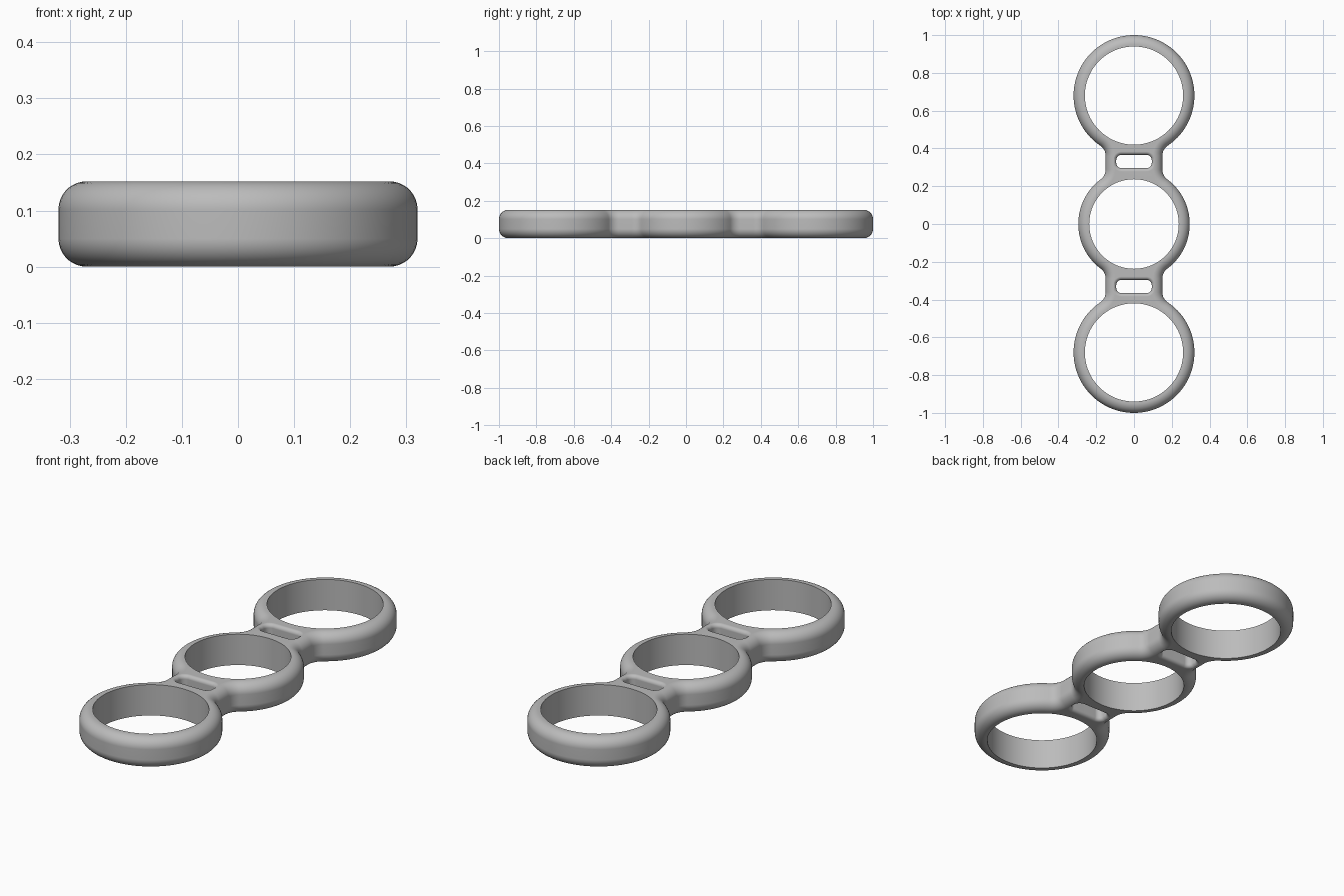
import bpy, bmesh
from math import pi, sin, cos, atan2, sqrt, radians

if "Cube" in bpy.data.objects:
    bpy.data.objects.remove(bpy.data.objects["Cube"])

HEIGHT = 0.152
END_Y, END_R, END_HOLE = 0.68, 0.32, 0.26
MID_R, MID_HOLE = 0.295, 0.237
NECK, FILLET = 0.15, 0.065          # half width of the links, blend radius
ROUND, SLOT_ROUND = 0.05, 0.018     # edge roundings
SLOT_Y, SLOT_X, SLOT_H, SLOT_CORNER = 0.331, 0.094, 0.035, 0.028

grey = bpy.data.materials.new("grey")
grey.use_nodes = True
colour = (0.5, 0.5, 0.5, 1)
grey.diffuse_color = colour
grey.node_tree.nodes["Principled BSDF"].inputs["Base Color"].default_value = colour


def arc(cx, cy, r, a, b, n):
    return [(cx + r * cos(a + (b - a) * i / n), cy + r * sin(a + (b - a) * i / n))
            for i in range(n + 1)]


def body_outline(d):
    """Three circles blended into straight links, inset by d."""
    cx = NECK + FILLET
    y1 = sqrt((MID_R + FILLET) ** 2 - cx ** 2)
    dy = sqrt((END_R + FILLET) ** 2 - cx ** 2)
    t, p = atan2(y1, cx), atan2(dy, cx)
    q = arc(0, 0, MID_R - d, 0, t, 14)
    q += arc(cx, y1, FILLET + d, pi + t, pi, 10)[1:]
    q += arc(cx, END_Y - dy, FILLET + d, pi, pi - p, 10)
    q += arc(0, END_Y, END_R - d, -p, pi / 2, 36)[1:]
    right = [(x, -y) for x, y in q[:0:-1]] + q
    return right + [(-x, y) for x, y in right[-2:0:-1]]


def slot_outline(d):
    """Rounded rectangle grown by d."""
    pts = []
    for k, (sx, sy) in enumerate([(1, 1), (-1, 1), (-1, -1), (1, -1)]):
        pts += arc(sx * (SLOT_X - SLOT_CORNER), sy * (SLOT_H - SLOT_CORNER),
                   SLOT_CORNER + d, k * pi / 2, (k + 1) * pi / 2, 8)
    return pts


def rounded_levels(r, n):
    """Pairs of height and offset along a quarter round, bottom and top."""
    low = [(r * (1 - cos(i * pi / 2 / n)), r * (1 - sin(i * pi / 2 / n)))
           for i in range(n + 1)]
    return low + [(HEIGHT - z, d) for z, d in reversed(low)]


def loft(name, outline, levels, y=0):
    bm = bmesh.new()
    rings = [[bm.verts.new((px, py + y, z)) for px, py in outline(d)] for z, d in levels]
    for a, b in zip(rings, rings[1:]):
        for i in range(len(a)):
            j = (i + 1) % len(a)
            bm.faces.new((a[i], a[j], b[j], b[i]))
    bm.faces.new(rings[0][::-1])
    bm.faces.new(rings[-1])
    bmesh.ops.recalc_face_normals(bm, faces=bm.faces)
    me = bpy.data.meshes.new(name)
    bm.to_mesh(me)
    bm.free()
    me.materials.append(grey)
    ob = bpy.data.objects.new(name, me)
    bpy.context.collection.objects.link(ob)
    return ob


# Body with rounded outer edges
body = loft("triple_ring_body", body_outline, rounded_levels(ROUND, 9))

# Cutters: straight ring bores and link slots with softened rims
MARGIN = 0.03
cutters = []
for name, y, r in (("front_bore", -END_Y, END_HOLE), ("middle_bore", 0, MID_HOLE),
                   ("back_bore", END_Y, END_HOLE)):
    circle = lambda d, r=r: arc(0, 0, r, 0, 2 * pi, 96)[:-1]
    cutters.append(loft(name, circle, [(-MARGIN, 0), (HEIGHT + MARGIN, 0)], y))
slot_levels = ([(-MARGIN, SLOT_ROUND)] + rounded_levels(SLOT_ROUND, 6)
               + [(HEIGHT + MARGIN, SLOT_ROUND)])
for name, y in (("front_slot", -SLOT_Y), ("back_slot", SLOT_Y)):
    cutters.append(loft(name, slot_outline, slot_levels, y))

bpy.ops.object.select_all(action="DESELECT")
bpy.context.view_layer.objects.active = body
body.select_set(True)
for cutter in cutters:
    cutter.hide_render = True
    mod = body.modifiers.new(cutter.name, "BOOLEAN")
    mod.operation, mod.solver, mod.object = "DIFFERENCE", "EXACT", cutter
    bpy.ops.object.modifier_apply(modifier=mod.name)
    bpy.data.objects.remove(cutter)

# Smooth shading with crisp bore edges and clean flat faces
bpy.ops.object.shade_smooth_by_angle(angle=radians(35))
weighted = body.modifiers.new("weighted_normals", "WEIGHTED_NORMAL")
weighted.keep_sharp = True
